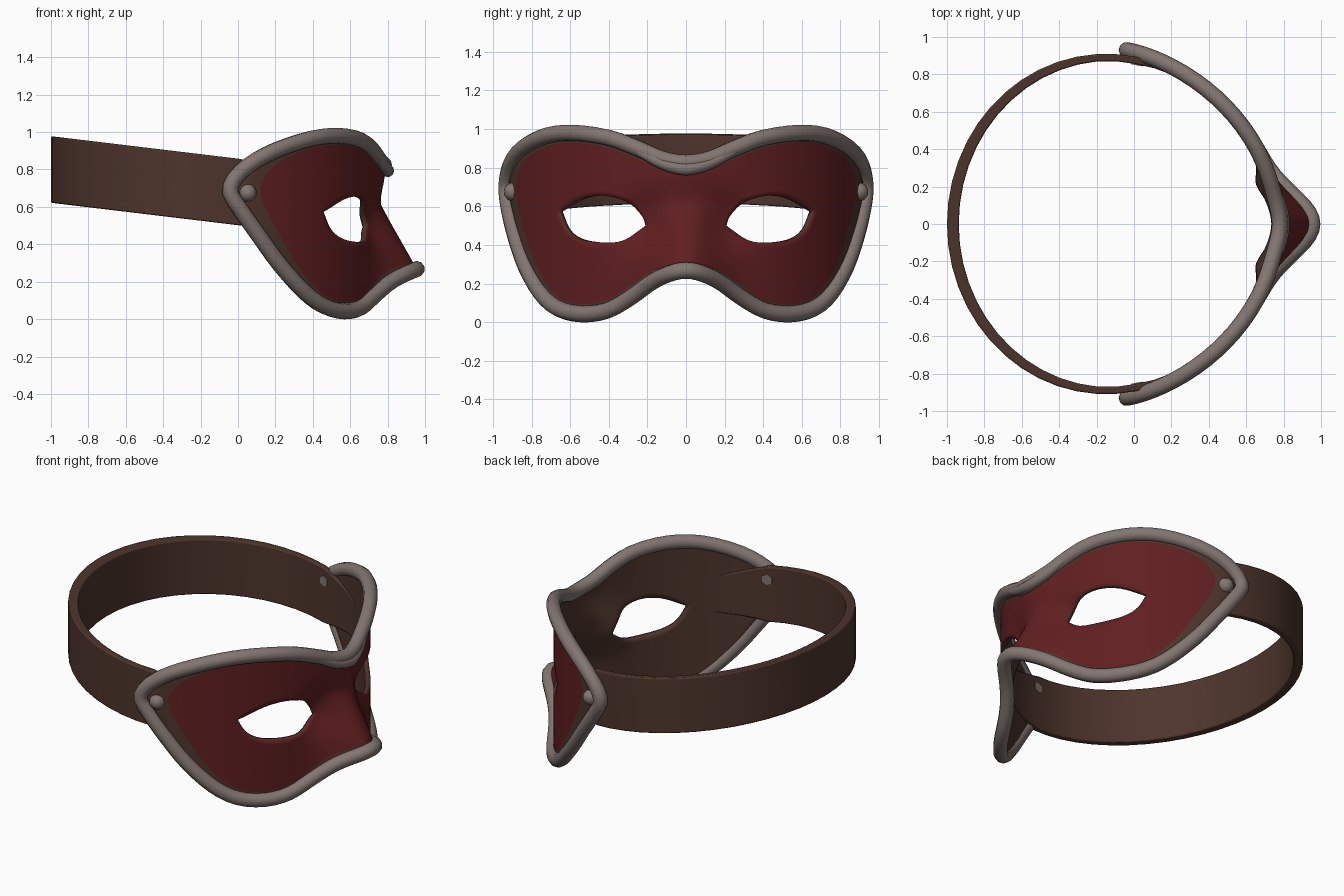
import bpy, bmesh, math
from mathutils import Vector

if "Cube" in bpy.data.objects:
    bpy.data.objects.remove(bpy.data.objects["Cube"])


def material(name, rgb):
    m = bpy.data.materials.new(name)
    m.diffuse_color = (*rgb, 1)
    m.use_nodes = True
    m.node_tree.nodes["Principled BSDF"].inputs["Base Color"].default_value = m.diffuse_color
    return m


RED = material("dark red", (0.118, 0.0135, 0.0145))
BROWN = material("brown leather", (0.075, 0.035, 0.025))
GREY = material("warm grey", (0.225, 0.18, 0.165))

# Half outline and the two eyelid curves, as (y, z)
OUTLINE = [(0, .826), (.12, .845), (.25, .90), (.4, .955), (.58, .98), (.72, .965),
           (.84, .905), (.905, .82), (.93, .71), (.92, .6), (.885, .45), (.83, .29),
           (.75, .15), (.66, .07), (.54, .042), (.41, .06), (.29, .125), (.18, .205),
           (.09, .25), (0, .268)]
UPPER_LID = [(.21, .5), (.228, .55), (.30, .62), (.42, .655), (.54, .64), (.66, .573)]
LOWER_LID = [(.66, .573), (.62, .48), (.55, .43), (.43, .412), (.32, .425), (.21, .5)]
CENTRE = Vector((.44, .535))


def surface(y, z):
    """Point on the curved face of the mask."""
    y0 = abs(y)
    x = -.12 + .88 * max(0, 1 - (y0 / .94) ** 2) ** .62
    x += .2 * max(0, (.62 - z) / .36) * math.exp(-(y0 / .18) ** 2)            # nose
    x += .025 * math.exp(-(y0 / .15) ** 2 - ((z - .78) / .1) ** 2)           # brow
    x -= .06 * math.exp(-((y0 - .22) / .12) ** 2 - ((z - .52) / .13) ** 2)   # socket
    return Vector((x, y, z))


def smooth(points, mirrored=False, steps=3):
    """Catmull-Rom curve through the points."""
    p = [Vector(q) for q in points]
    ends = ([Vector((-q.x, q.y)) for q in (p[1], p[-2])] if mirrored
            else [2 * p[0] - p[1], 2 * p[-1] - p[-2]])
    p = [ends[0]] + p + [ends[1]]
    out = []
    for a, b, c, d in zip(p, p[1:], p[2:], p[3:]):
        for i in range(steps):
            t = i / steps
            out.append(.5 * (2 * b + (c - a) * t + (2 * a - 5 * b + 4 * c - d) * t * t
                             + (3 * b - a - 3 * c + d) * t ** 3))
    return out + [p[-2]]


def ray_hit(loop, angle):
    """Where a ray from the eye centre crosses a closed loop."""
    d = Vector((math.cos(angle), math.sin(angle)))
    best = None
    for a, b in zip(loop, loop[1:] + loop[:1]):
        a, e = a - CENTRE, b - a
        den = d.x * e.y - d.y * e.x
        if abs(den) < 1e-9:
            continue
        s = (a.x * e.y - a.y * e.x) / den
        u = (a.x * d.y - a.y * d.x) / den
        if s > 0 and -1e-5 <= u <= 1.00001 and (best is None or s > best):
            best = s
    return CENTRE + d * best


def finish(ob, angle=40):
    bpy.ops.object.select_all(action='DESELECT')
    ob.select_set(True)
    bpy.context.view_layer.objects.active = ob
    bpy.ops.object.shade_smooth_by_angle(angle=math.radians(angle))


def mesh_object(name, bm, mats):
    me = bpy.data.meshes.new(name)
    bm.to_mesh(me)
    bm.free()
    for m in mats:
        me.materials.append(m)
    ob = bpy.data.objects.new(name, me)
    bpy.context.collection.objects.link(ob)
    return ob


def tube(name, points, radius, closed, taper=False):
    cu = bpy.data.curves.new(name, 'CURVE')
    cu.dimensions = '3D'
    cu.bevel_depth, cu.bevel_resolution, cu.use_fill_caps = radius, 3, True
    sp = cu.splines.new('POLY')
    sp.points.add(len(points) - 1)
    for i, (q, p) in enumerate(zip(sp.points, points)):
        q.co = (*p, 1)
        if taper:
            q.radius = .35 + .65 * math.sin(math.pi * i / (len(points) - 1))
    sp.use_cyclic_u = closed
    cu.materials.append(GREY)
    ob = bpy.data.objects.new(name, cu)
    bpy.context.collection.objects.link(ob)
    bpy.ops.object.select_all(action='DESELECT')
    ob.select_set(True)
    bpy.context.view_layer.objects.active = ob
    bpy.ops.object.convert(target='MESH')
    finish(bpy.context.view_layer.objects.active, 80)


half = smooth(OUTLINE, True)
eye = smooth(UPPER_LID)[:-1] + smooth(LOWER_LID)[:-1]

# Mask face: rings from the eye opening out to the outline, mirrored and thickened.
# The last two rings are a narrow strip of bare leather beside the rim.
special = [math.atan2(z - CENTRE.y, y - CENTRE.x) % math.tau
           for y, z in (OUTLINE[0], OUTLINE[-1], UPPER_LID[0], UPPER_LID[-1])]
angles = [i * math.tau / 72 for i in range(72)]
angles = [a for a in angles if all(abs(a - s) > .03 for s in special)]
angles = sorted(angles + special)
RINGS = 12
bm = bmesh.new()
grid = []
for a in angles:
    inner, outer = ray_hit(eye, a), ray_hit(half, a)
    edge = 1 - .052 / (outer - inner).length
    row = []
    for i in range(RINGS + 1):
        t = edge * i / (RINGS - 2) if i <= RINGS - 2 else edge + (1 - edge) * (i - RINGS + 2) / 2
        p = inner.lerp(outer, t)
        row.append(bm.verts.new(surface(0 if abs(p.x) < 1e-4 else p.x, p.y)))
    grid.append(row)
for r0, r1 in zip(grid, grid[1:] + grid[:1]):
    for i in range(RINGS):
        f = bm.faces.new((r0[i], r0[i + 1], r1[i + 1], r1[i]))
        midline = r0[-1].co.y < .001 and r1[-1].co.y < .001
        f.material_index = int(i >= RINGS - 2 and not midline)
mask = mesh_object("mask_face", bm, [RED, BROWN])
mir = mask.modifiers.new("mirror", 'MIRROR')
mir.use_axis = (False, True, False)
mir.merge_threshold = .002
sol = mask.modifiers.new("thickness", 'SOLIDIFY')
sol.thickness, sol.offset = .03, -1
sol.material_offset = sol.material_offset_rim = 1
finish(mask, 50)

# Rim around the mask and the folded strip over the brow
rim = [surface(p.x, p.y) for p in half]
rim += [surface(-p.x, p.y) for p in half[-2:0:-1]]
tube("mask_rim", rim, .043, True)
fold = [surface(p.x, p.y - .033 * (1 - p.x / .45)) + Vector((.016, 0, 0))
        for p in half[:12] if p.x < .43]
fold = [Vector((p.x, -p.y, p.z)) for p in fold[:0:-1]] + fold
tube("brow_fold", fold, .034, False, True)

# Strap: sloped band around the back, thinning where it blends into the mask lining
bm = bmesh.new()
N, START = 36, math.radians(50)
sections = []
for i in range(N + 1):
    a = START + (math.tau - 2 * START) * i / N
    end = min(1, min(i, N - i) / 4)
    thick = (.038 + .025 * max(0, -math.cos(a))) * (.4 + .6 * end)
    ring = []
    for k, up in ((0, -1), (0, 1), (thick, 1), (thick, -1)):
        x = -.15 + (.85 - k) * math.cos(a)
        y = (.91 - k) * math.sin(a)
        z = .68 - .12 * x + up * .178 * (.55 + .45 * end)
        ring.append(bm.verts.new((x, y, z)))
    sections.append(ring)
for s0, s1 in zip(sections, sections[1:]):
    for k in range(4):
        bm.faces.new((s0[k], s0[(k + 1) % 4], s1[(k + 1) % 4], s1[k]))
bm.faces.new(sections[0])
bm.faces.new(sections[-1])
bmesh.ops.recalc_face_normals(bm, faces=bm.faces)
strap = mesh_object("strap", bm, [BROWN])
bev = strap.modifiers.new("soft_edges", 'BEVEL')
bev.width, bev.segments, bev.limit_method = .008, 2, 'ANGLE'
finish(strap)

# Rivets: domed head outside, flat pin end inside
for side, label in ((1, "left"), (-1, "right")):
    bpy.ops.mesh.primitive_uv_sphere_add(segments=16, ring_count=10, radius=.047,
                                         location=(.052, side * .897, .675))
    head = bpy.context.object
    head.name = label + "_rivet_head"
    bpy.ops.mesh.primitive_cylinder_add(vertices=6, radius=.035, depth=.04,
                                        location=(.02, side * .868, .775),
                                        rotation=(math.pi / 2, 0, -side * .18))
    pin = bpy.context.object
    pin.name = label + "_rivet_pin"
    for ob in (head, pin):
        ob.data.materials.append(GREY)
        finish(ob)
